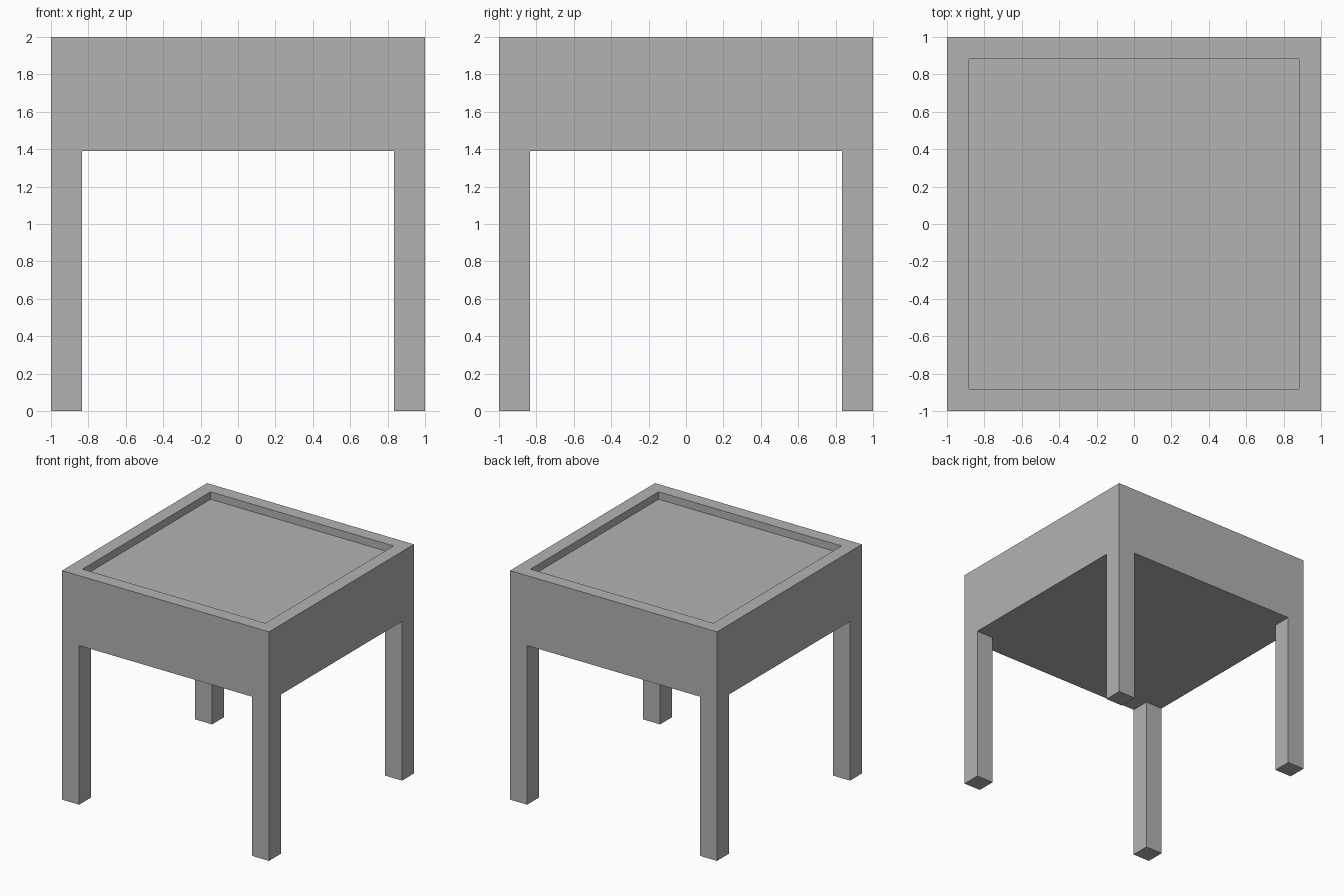
import bpy, bmesh
from mathutils import Vector

HALF = 1.0       # half the table width
HEIGHT = 2.0
UNDERSIDE = 1.39
LEG = 0.165      # leg thickness, also the rim width
RECESS = 0.065   # depth of the sunken top

cube = bpy.data.objects.get("Cube")
if cube:
    bpy.data.objects.remove(cube, do_unlink=True)

grey = bpy.data.materials.new("plain grey")
grey.use_nodes = True
colour = (0.448, 0.448, 0.448, 1)
grey.diffuse_color = colour
for node in grey.node_tree.nodes:
    if node.type == 'BSDF_PRINCIPLED':
        node.inputs["Base Color"].default_value = colour


def box(bm, low, high):
    """Add a box between two opposite corners."""
    low, high = Vector(low), Vector(high)
    verts = bmesh.ops.create_cube(bm, size=1)["verts"]
    bmesh.ops.scale(bm, vec=high - low, verts=verts)
    bmesh.ops.translate(bm, vec=(low + high) / 2, verts=verts)


def finish(bm, name):
    """Turn a bmesh into a named grey object."""
    bm.normal_update()
    mesh = bpy.data.meshes.new(name)
    bm.to_mesh(mesh)
    bm.free()
    mesh.materials.append(grey)
    obj = bpy.data.objects.new(name, mesh)
    bpy.context.collection.objects.link(obj)
    return obj


# Deep table top with a raised rim round a sunken panel
bm = bmesh.new()
box(bm, (-HALF, -HALF, UNDERSIDE), (HALF, HALF, HEIGHT))
bm.normal_update()
top = max(bm.faces, key=lambda f: f.calc_center_median().z)
bmesh.ops.inset_region(bm, faces=[top], thickness=LEG)
panel = bmesh.ops.extrude_discrete_faces(bm, faces=[top])["faces"][0]
bmesh.ops.translate(bm, vec=(0, 0, -RECESS), verts=panel.verts)
finish(bm, "table_top")

# Four square legs, flush with the outer corners
for x, side in ((-1, "right"), (1, "left")):
    for y, end in ((-1, "front"), (1, "back")):
        bm = bmesh.new()
        box(bm, (-LEG / 2, -LEG / 2, 0), (LEG / 2, LEG / 2, UNDERSIDE))
        leg = finish(bm, f"{end}_{side}_leg")
        leg.location = (x * (HALF - LEG / 2), y * (HALF - LEG / 2), 0)
